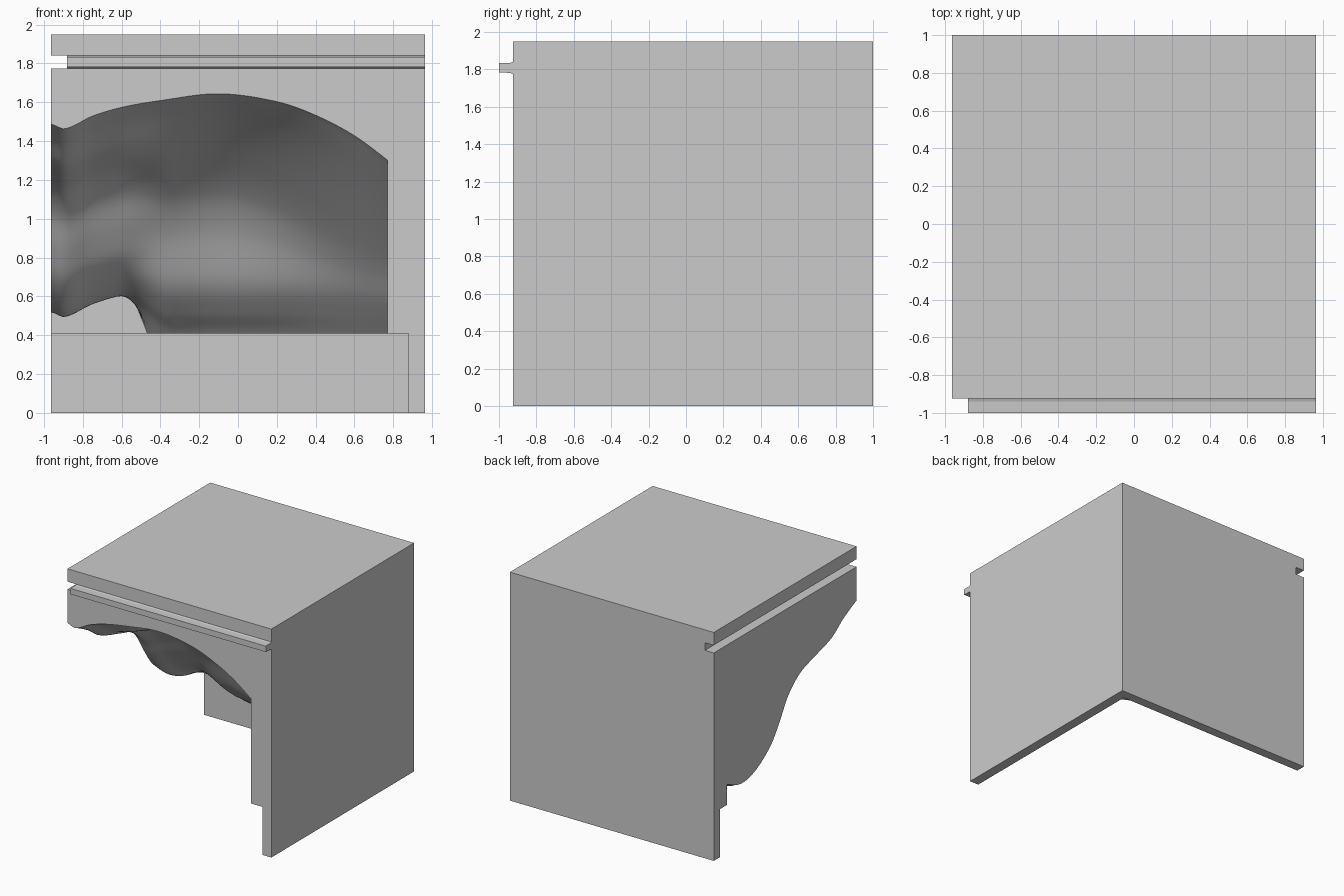
import bpy
import bmesh
import math

cube = bpy.data.objects.get("Cube")
if cube:
    bpy.data.objects.remove(cube, do_unlink=True)

stone = bpy.data.materials.new("stone_grey")
stone.use_nodes = True
GREY = (0.6, 0.6, 0.6, 1)
stone.diffuse_color = GREY
stone.node_tree.nodes["Principled BSDF"].inputs["Base Color"].default_value = GREY

# Outer block limits
X, FRONT, BACK, TOP = 0.9625, -0.925, 1.0, 1.95
FOOT = 0.41


def make_object(name, bm):
    bmesh.ops.recalc_face_normals(bm, faces=bm.faces)
    mesh = bpy.data.meshes.new(name)
    bm.to_mesh(mesh)
    bm.free()
    mesh.materials.append(stone)
    obj = bpy.data.objects.new(name, mesh)
    bpy.context.collection.objects.link(obj)
    return obj


def prism(name, profile, offset):
    """Extrude a closed 3D outline along an offset."""
    bm = bmesh.new()
    face = bm.faces.new([bm.verts.new(p) for p in profile])
    moved = bmesh.ops.extrude_face_region(bm, geom=[face])["geom"]
    verts = [g for g in moved if isinstance(g, bmesh.types.BMVert)]
    bmesh.ops.translate(bm, verts=verts, vec=offset)
    return make_object(name, bm)


def box(name, lo, hi):
    outline = [(lo[0], lo[1], lo[2]), (hi[0], lo[1], lo[2]),
               (hi[0], hi[1], lo[2]), (lo[0], hi[1], lo[2])]
    return prism(name, outline, (0, 0, hi[2] - lo[2]))


def curve(points, t):
    """Smooth interpolation through (t, value) points."""
    t = min(max(t, points[0][0]), points[-1][0])
    i = 0
    while i < len(points) - 2 and t > points[i + 1][0]:
        i += 1

    def slope(k):
        a, b = points[max(k - 1, 0)], points[min(k + 1, len(points) - 1)]
        return (b[1] - a[1]) / (b[0] - a[0])

    (t0, v0), (t1, v1) = points[i], points[i + 1]
    w, u = t1 - t0, (t - t0) / (t1 - t0)
    return ((2*u**3 - 3*u**2 + 1) * v0 + (u**3 - 2*u**2 + u) * w * slope(i)
            + (3*u**2 - 2*u**3) * v1 + (u**3 - u**2) * w * slope(i + 1))


def smoothstep(a, b, t):
    t = min(max((t - a) / (b - a), 0), 1)
    return t * t * (3 - 2 * t)


# Arch along the front, and the roof's drop going back along the open side
ARCH = [(-.96, 1.49), (-.89, 1.465), (-.75, 1.53), (-.6, 1.575), (-.4, 1.61),
        (-.1, 1.645), (.2, 1.605), (.4, 1.535), (.6, 1.43), (.77, 1.305)]
OPEN_DROP = [(0, 0), (.18, .09), (.33, .19), (.55, .26), (.76, .33), (.92, .46),
             (1.03, .63), (1.14, .78), (1.3, .9), (1.46, .963), (1.6, .963), (1.74, .905)]
# Depth at which the rock wall reaches its foot, and the wall's profile
FOOT_DEPTH = [(-.62, 1.54), (-.3, 1.5), (0, 1.4), (.3, 1.32), (.5, 1.22), (.77, 1.05)]
WALL = [(0, 0), (.2, .1), (.4, .24), (.6, .42), (.7, .57), (.8, .79),
        (.9, .91), (1, 1), (1.3, 1.35), (1.8, 1.8)]


def roof(x, y):
    across, depth = max(x + X, 0), max(y - FRONT, 0)
    top = curve(ARCH, x)
    mix = smoothstep(.34, .62, across)
    s = min(depth / curve(FOOT_DEPTH, x), 1.8)
    even = .8 * smoothstep(-.1, .7, x)
    wall_drop = (top - FOOT) * ((1 - even) * curve(WALL, s) + even * s)
    drop = (1 - mix) * curve(OPEN_DROP, depth) + mix * wall_drop
    return max(top - drop, .3)


def cave_volume(n=80):
    """Solid under the rippled cave roof."""
    bm = bmesh.new()
    xs = [-1.06 + 1.83 * i / n for i in range(n + 1)]
    ys = [-1.02 + 1.84 * j / n for j in range(n + 1)]
    grid = [[bm.verts.new((x, y, roof(x, y))) for y in ys] for x in xs]
    for i in range(n):
        for j in range(n):
            bm.faces.new((grid[i][j], grid[i+1][j], grid[i+1][j+1], grid[i][j+1]))
    rim = [e for e in bm.edges if e.is_boundary]
    geom = bmesh.ops.extrude_edge_only(bm, edges=rim)["geom"]
    for v in geom:
        if isinstance(v, bmesh.types.BMVert):
            v.co.z = .2
    bmesh.ops.holes_fill(bm, edges=[e for e in bm.edges if e.is_boundary], sides=0)
    bmesh.ops.triangulate(bm, faces=bm.faces)
    return make_object("cave_cutter", bm)


# Block with thin lower walls, a side groove and the hollow cave
block = box("cave_corner_block", (-X, FRONT, 0), (X, BACK, TOP))
cutters = [
    box("lower_cutter", (-1.2, -1.2, -.2), (.877, .917, FOOT)),
    box("groove_cutter", (-1.2, -1.2, 1.775), (-.88, 1.2, 1.84)),
    cave_volume(),
]
bpy.context.view_layer.objects.active = block
for cutter in cutters:
    cutter.hide_render = True
    mod = block.modifiers.new("cut", "BOOLEAN")
    mod.operation, mod.solver, mod.object = "DIFFERENCE", "EXACT", cutter
    bpy.ops.object.modifier_apply(modifier=mod.name)
    bpy.data.objects.remove(cutter, do_unlink=True)

# Tongue along the front that fits a neighbour's groove
section = [(FRONT, 1.775), (-.94, 1.781), (-1, 1.783),
           (-1, 1.833), (-.94, 1.835), (FRONT, 1.84)]
prism("front_tongue", [(-.88, y, z) for y, z in section], (X + .88, 0, 0))

# Smooth rock, crisp block edges
bpy.ops.object.select_all(action="DESELECT")
block.select_set(True)
bpy.ops.object.shade_smooth_by_angle(angle=math.radians(35))
